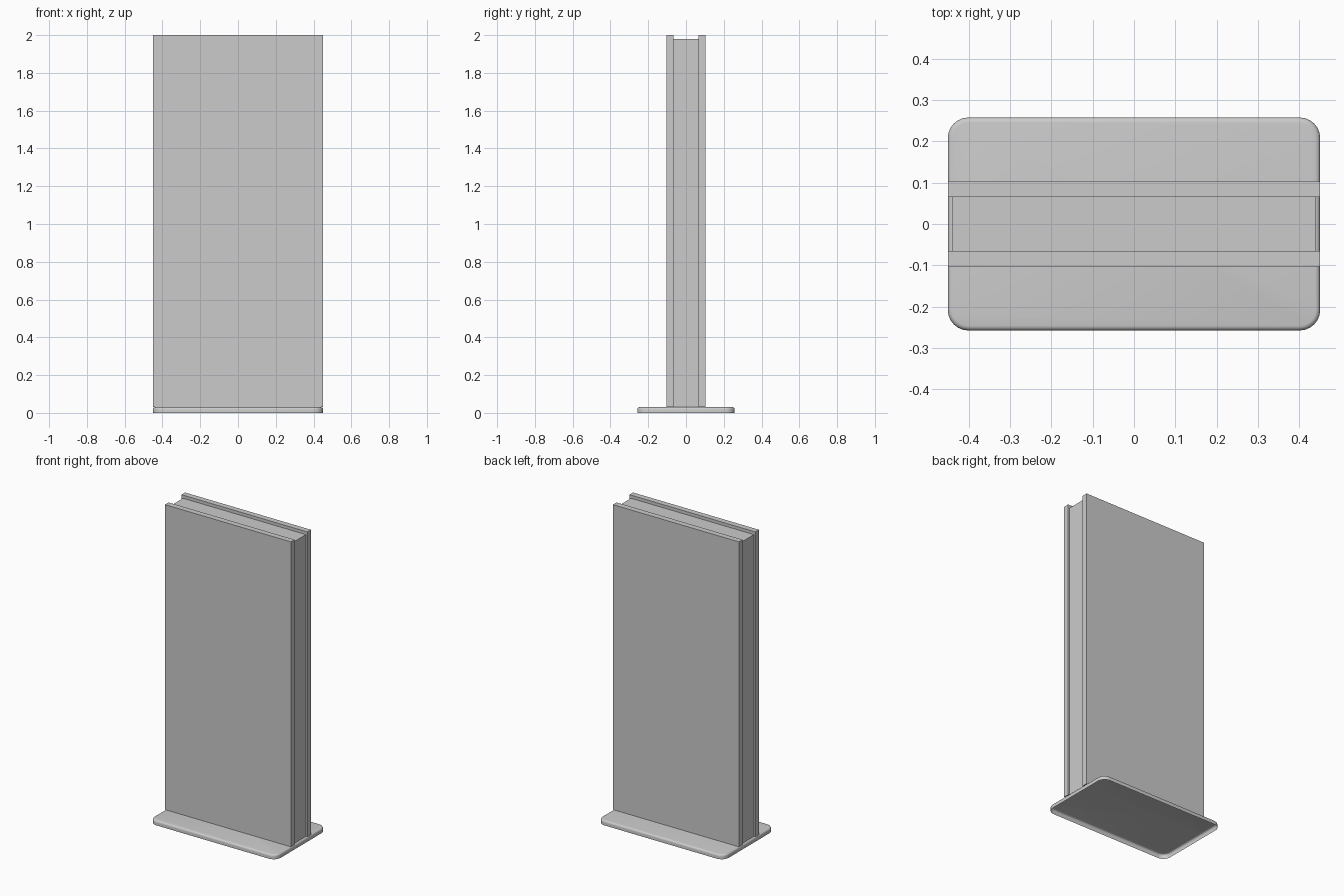
import bpy, bmesh, math

if "Cube" in bpy.data.objects:
    bpy.data.objects.remove(bpy.data.objects["Cube"])

def box(name, x, y, z):
    bm = bmesh.new()
    bmesh.ops.create_cube(bm, size=1)
    for v in bm.verts:
        v.co.x = x[0] + (v.co.x + 0.5) * (x[1] - x[0])
        v.co.y = y[0] + (v.co.y + 0.5) * (y[1] - y[0])
        v.co.z = z[0] + (v.co.z + 0.5) * (z[1] - z[0])
    return finish(name, bm)

def finish(name, bm):
    me = bpy.data.meshes.new(name)
    bm.to_mesh(me)
    bm.free()
    ob = bpy.data.objects.new(name, me)
    bpy.context.collection.objects.link(ob)
    return ob

def rounded_ring(bm, hx, hy, r, z, n=6):
    ring = []
    for q, (sx, sy) in enumerate([(1, 1), (-1, 1), (-1, -1), (1, -1)]):
        for i in range(n + 1):
            a = math.pi / 2 * (q + i / n)
            ring.append(bm.verts.new((sx * (hx - r) + r * math.cos(a),
                                      sy * (hy - r) + r * math.sin(a), z)))
    return ring

# Foot plate: shallow tray with soft upper edge, open underneath
HX, HY, H, R = 0.451, 0.258, 0.03, 0.05
EDGE = 0.012
bm = bmesh.new()
levels = [(0, 0)] + [(EDGE * (1 - math.cos(a)), H - EDGE + EDGE * math.sin(a))
                     for a in (math.pi / 2 * i / 4 for i in range(5))]
rings = [rounded_ring(bm, HX - d, HY - d, R - d, z) for d, z in levels]
for lo, hi in zip(rings, rings[1:]):
    for i in range(len(lo)):
        j = (i + 1) % len(lo)
        bm.faces.new((lo[i], lo[j], hi[j], hi[i]))
bm.faces.new(rings[-1])
for f in bm.faces:
    f.smooth = True
finish("foot_plate", bm)

# Front and back display panels
for name, s in (("front_panel", -1), ("back_panel", 1)):
    box(name, (-0.45, 0.45), sorted((s * 0.0655, s * 0.1025)), (H, 2.0))

# Recessed core between the panels
box("core", (-0.439, 0.439), (-0.0655, 0.0655), (H, 1.98))
